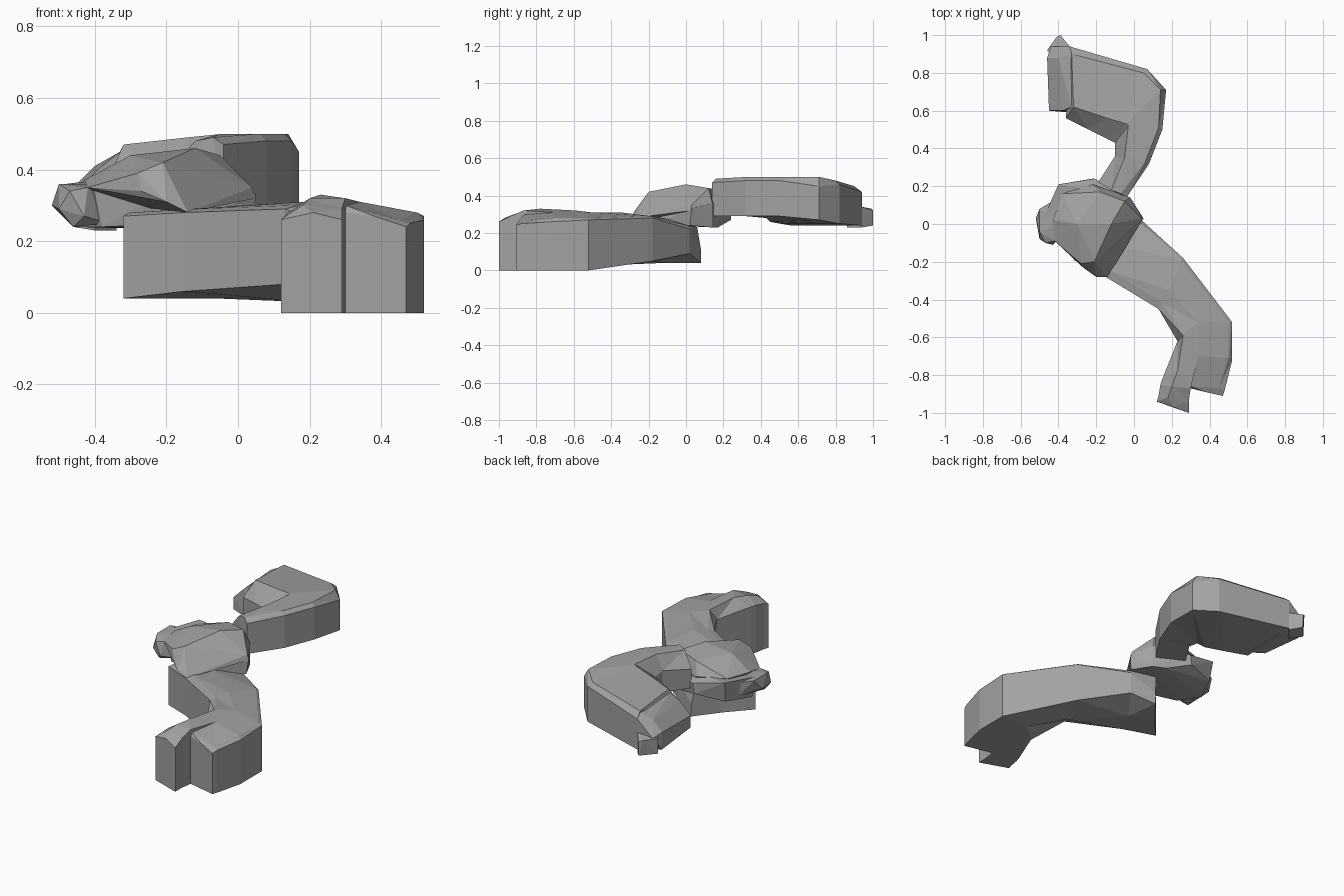
import bpy
import bmesh
from mathutils import Vector

cube = bpy.data.objects.get("Cube")
if cube:
    bpy.data.objects.remove(cube, do_unlink=True)

# One flat stone colour
stone = bpy.data.materials.new("stone_grey")
stone.use_nodes = True
stone.diffuse_color = (0.36, 0.36, 0.36, 1)
stone.node_tree.nodes["Principled BSDF"].inputs["Base Color"].default_value = stone.diffuse_color

UNIT = 0.01  # coordinates below are in hundredths


def finish(name, bm):
    """Turn a bmesh into a flat-shaded stone object."""
    bmesh.ops.recalc_face_normals(bm, faces=bm.faces)
    mesh = bpy.data.meshes.new(name)
    bm.to_mesh(mesh)
    bm.free()
    mesh.materials.append(stone)
    obj = bpy.data.objects.new(name, mesh)
    bpy.context.collection.objects.link(obj)
    return obj


def ledge(name, sections):
    """Loft a thick ledge; each section is its top points and the floor heights."""
    bm = bmesh.new()
    rings = []
    for tops, floors in sections:
        ends = (tops[0], tops[-1])
        ring = [bm.verts.new(Vector(p) * UNIT) for p in tops]
        for point, floor in reversed(list(zip(ends, floors))):
            ring.append(bm.verts.new(Vector((point[0], point[1], floor)) * UNIT))
        rings.append(ring)
    for first, second in zip(rings, rings[1:]):
        count = len(first)
        for i in range(count):
            j = (i + 1) % count
            bm.faces.new((first[i], first[j], second[j], second[i]))
    bm.faces.new(rings[0])
    bm.faces.new(rings[-1])
    bmesh.ops.triangulate(bm, faces=bm.faces)
    bmesh.ops.recalc_face_normals(bm, faces=bm.faces)
    bmesh.ops.dissolve_limit(bm, angle_limit=0.03, verts=bm.verts, edges=bm.edges)
    return finish(name, bm)


def boulder(name, points):
    """Faceted rock wrapped around a few corner points."""
    bm = bmesh.new()
    for p in points:
        bm.verts.new(Vector(p) * UNIT)
    hull = bmesh.ops.convex_hull(bm, input=bm.verts)
    loose = {g for g in hull["geom_interior"] + hull["geom_unused"]
             if isinstance(g, bmesh.types.BMVert)}
    bmesh.ops.delete(bm, geom=list(loose), context="VERTS")
    return finish(name, bm)


# Low front ledge, outer half: runs forward from under the middle rock
ledge("front_ledge_outer", [
    ([(-20, -6, 27), (-11, 6, 23), (-9, 8, 11)], (4, 4)),
    ([(-6, -12, 28), (3, 1, 24), (4, 2, 22)], (4, 9)),
    ([(19, -35, 31), (25, -19, 29), (26, -18, 28)], (3, 5)),
    ([(34, -52, 31), (50, -52, 28), (52, -52, 27)], (0, 0)),
    ([(34, -70, 31), (50, -71, 28), (52, -72, 26)], (0, 0)),
    ([(30, -86, 30), (45, -87, 26), (48, -88, 25)], (0, 0)),
    ([(30, -87, 28), (38, -89, 27), (47, -91, 24)], (0, 0)),
])

# Low front ledge, inner half: ends in the longer prong
ledge("front_ledge_inner", [
    ([(-32, -19, 27), (-30, -17, 28), (-20, -6, 27)], (4, 4)),
    ([(-15, -28, 28), (-12, -25, 29), (-6, -12, 28)], (6, 4)),
    ([(13, -45, 29), (15, -42, 30), (19, -35, 31)], (8, 3)),
    ([(23, -62, 26), (26, -59, 32), (34, -52, 31)], (0, 0)),
    ([(15, -82, 28), (23, -78, 33), (34, -70, 31)], (0, 0)),
    ([(14, -85, 28), (20, -86, 32), (30, -87, 32)], (0, 0)),
    ([(13, -91, 27), (18, -92, 30), (29, -94, 29)], (0, 0)),
    ([(12, -94, 26), (21, -97, 28), (29, -100, 26)], (0, 0)),
])

# Middle rock: slanted cap over a straight-sided foot
boulder("middle_rock_cap", [
    (5, 3, 32), (4, 3, 35), (-14, -28, 28), (-20, -28, 31), (-27, -23, 34),
    (-28, -21, 39), (-21, -20, 42), (-12, 0, 46), (-5, 12, 44), (-2, 14, 36),
    (-18, 17, 43), (-22, 21, 36), (-38, 16, 37), (-43, 2, 37), (-42, -9, 35),
    (-30, 0, 44), (-40, 8, 31), (-14, 18, 30),
])
boulder("middle_rock_foot", [
    (-9, 17, 23), (-2, 14, 23), (4, 2, 24), (5, 3, 33), (-14, -16, 25),
    (-38, -8, 24), (-46, 4, 24), (-39, 19, 25), (-22, 24, 27), (-2, 14, 36),
    (-48, 3, 36), (-40, 21, 37), (-21, 24, 33), (-20, -16, 34), (-40, -8, 34),
])

# Knob on the side of the middle rock
boulder("side_knob", [
    (-52, 3, 30), (-50, 8, 36), (-50, -4, 36), (-47, -10, 34), (-50, -8, 29),
    (-46, -8, 24), (-43, -11, 27), (-42, -9, 35), (-36, 0, 36), (-36, -5, 25),
    (-40, 14, 34), (-42, 12, 26),
])

# High back ledge: hooks round from the middle rock
ledge("back_ledge", [
    ([(-4, 14, 47), (-7, 16, 49), (-12, 18, 48), (-19, 22, 40)], (29, 29)),
    ([(8, 32, 48), (6, 33, 50), (-5, 35, 50), (-10, 36, 42)], (29, 29)),
    ([(15, 50, 48), (13, 51, 50), (-3, 52, 50), (-10, 43, 41)], (29, 28)),
    ([(17, 71, 45), (14, 71, 50), (-4, 53, 50), (-14, 45, 41)], (27, 26)),
    ([(7, 82, 46), (5, 80, 48), (-14, 56, 49), (-24, 50, 40)], (25, 25)),
    ([(-34, 94, 42), (-33, 90, 45), (-32, 62, 47), (-36, 56, 38)], (24, 24)),
])

# Worn end of the back ledge and its tip
boulder("back_ledge_end", [
    (-34, 94, 42), (-33, 90, 44), (-33, 62, 45), (-38, 60, 41), (-40, 88, 41),
    (-45, 60, 34), (-46, 88, 35), (-44, 94, 33), (-45, 60, 27), (-46, 88, 25),
    (-34, 94, 24), (-34, 59, 24),
])
boulder("back_tip", [
    (-46, 92, 33), (-41, 99, 33), (-39, 100, 32), (-34, 94, 34), (-40, 86, 35),
    (-46, 92, 24), (-39, 100, 24), (-34, 94, 23), (-40, 86, 23),
])
